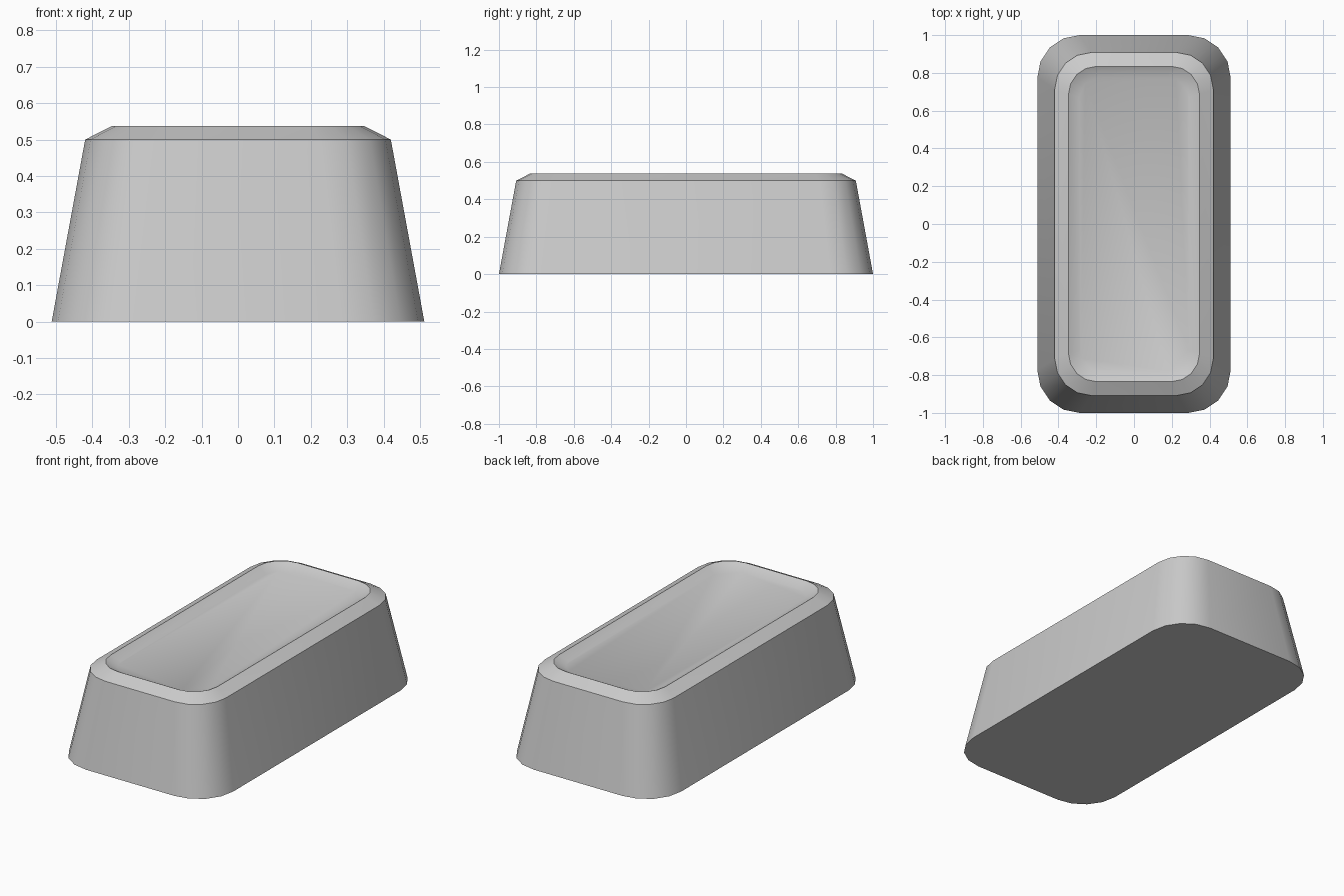
import bpy, bmesh, math

if "Cube" in bpy.data.objects:
    bpy.data.objects.remove(bpy.data.objects["Cube"])

SEGMENTS = 4


def rounded_ring(bm, hx, hy, r, z):
    """One loop of a rounded rectangle, counter-clockwise."""
    ring = []
    corners = [(1, 1), (-1, 1), (-1, -1), (1, -1)]
    for q, (sx, sy) in enumerate(corners):
        for i in range(SEGMENTS + 1):
            a = math.pi / 2 * (q + i / SEGMENTS)
            ring.append(bm.verts.new((sx * (hx - r) + r * math.cos(a),
                                      sy * (hy - r) + r * math.sin(a), z)))
    return ring


# half width, half length, corner radius, height: base, shoulder, rim, dish floor
levels = [
    (0.512, 1.0, 0.225, 0.0),
    (0.42, 0.908, 0.195, 0.5),
    (0.347, 0.835, 0.15, 0.537),
    (0.29, 0.778, 0.11, 0.507),
]

bm = bmesh.new()
rings = [rounded_ring(bm, *level) for level in levels]

# Tapered wall, sloped shoulder and shallow dish wall
for low, high in zip(rings, rings[1:]):
    n = len(low)
    for i in range(n):
        j = (i + 1) % n
        bm.faces.new((low[i], low[j], high[j], high[i]))

# Underside and dish floor
bm.faces.new(rings[0][::-1])
bm.faces.new(rings[-1])

mesh = bpy.data.meshes.new("tapered_block")
bm.to_mesh(mesh)
bm.free()
block = bpy.data.objects.new("tapered_block", mesh)
bpy.context.collection.objects.link(block)

# Smooth sides with crisp rim, shoulder and base edges
bpy.context.view_layer.objects.active = block
block.select_set(True)
bpy.ops.object.shade_smooth_by_angle(angle=math.radians(40))
